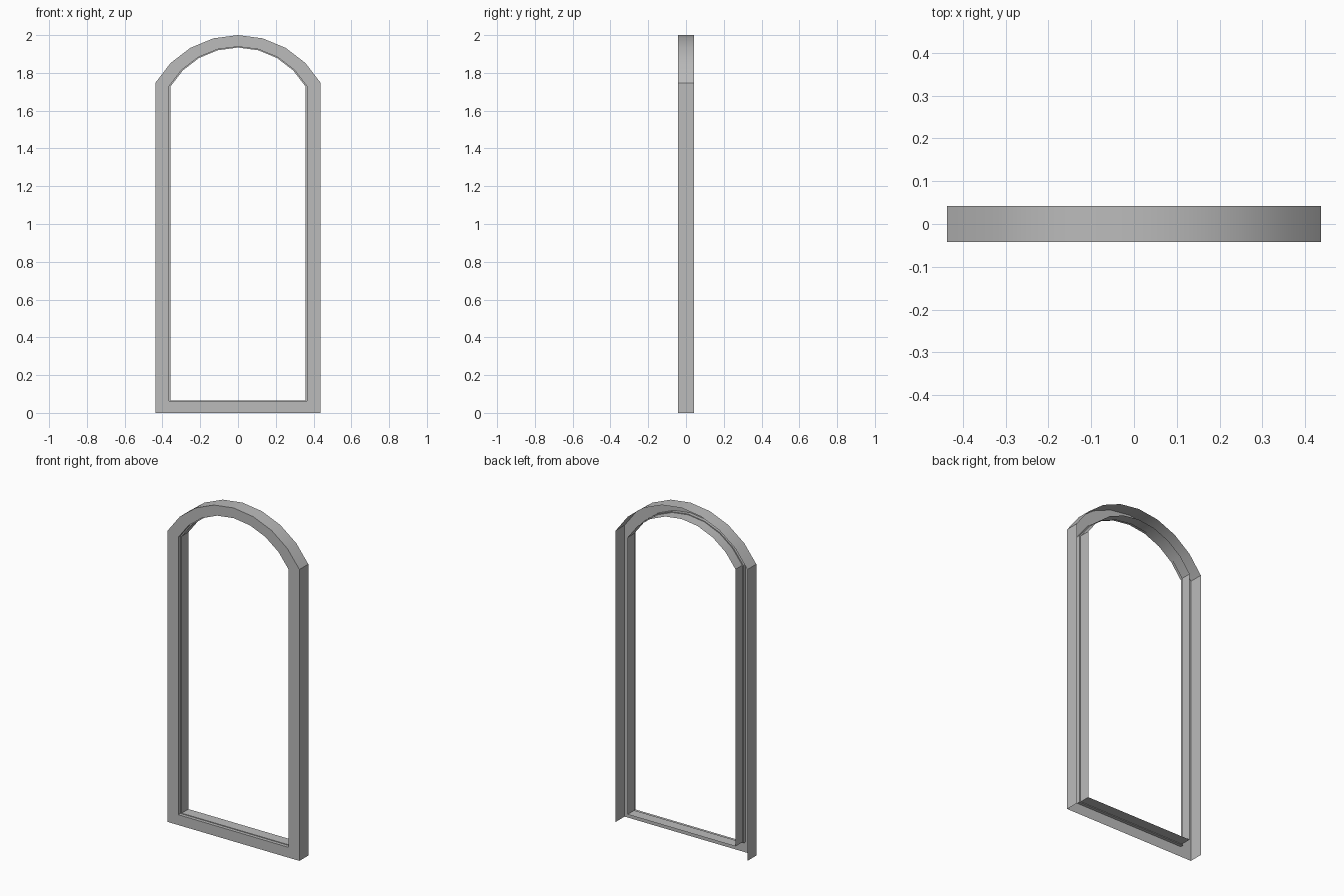
import bpy
import bmesh
from math import sin, cos, radians

cube = bpy.data.objects.get("Cube")
if cube:
    bpy.data.objects.remove(cube, do_unlink=True)

# Single painted finish
grey = bpy.data.materials.new("grey_paint")
grey.use_nodes = True
grey.diffuse_color = (0.5, 0.5, 0.5, 1)
grey.node_tree.nodes["Principled BSDF"].inputs["Base Color"].default_value = (0.5, 0.5, 0.5, 1)

FRONT, STEP, BACK = -0.042, -0.022, 0.042


def arch_loop(half_width, bottom, apex, y):
    """Outline with straight jambs and an eight-segment arch, clockwise from bottom left."""
    radius = half_width / sin(radians(60))
    arch = [(radius * sin(radians(a)), y, apex - radius * (1 - cos(radians(a))))
            for a in range(-60, 61, 15)]
    return [(-half_width, y, bottom)] + arch + [(half_width, y, bottom)]


def outer(y):
    return arch_loop(0.437, 0, 2, y)


def rim(y):
    return arch_loop(0.366, 0.062, 1.939, y)


def inner(y):
    return arch_loop(0.358, 0.066, 1.934, y)


def skin(name, loops, closed=True):
    """Bridge successive outlines with quads; an open skin leaves out the bottom."""
    bm = bmesh.new()
    rings = [[bm.verts.new(p) for p in loop] for loop in loops]
    for a, b in zip(rings, rings[1:]):
        count = len(a)
        for i in range(count if closed else count - 1):
            j = (i + 1) % count
            bm.faces.new((a[i], b[i], b[j], a[j]))
    mesh = bpy.data.meshes.new(name)
    bm.to_mesh(mesh)
    bm.free()
    mesh.materials.append(grey)
    obj = bpy.data.objects.new(name, mesh)
    bpy.context.collection.objects.link(obj)
    bpy.ops.object.select_all(action='DESELECT')
    obj.select_set(True)
    bpy.context.view_layer.objects.active = obj
    bpy.ops.object.shade_smooth_by_angle(angle=radians(30))
    return obj


# Outer wall over jambs and arch, open underneath
skin("outer_casing", [outer(BACK), outer(FRONT)], closed=False)
# Flat front trim
skin("front_trim", [outer(FRONT), rim(FRONT)])
# Stepped lining of the opening; the frame stays hollow at the back
skin("inner_lining", [rim(FRONT), rim(STEP), inner(STEP), inner(BACK)])
